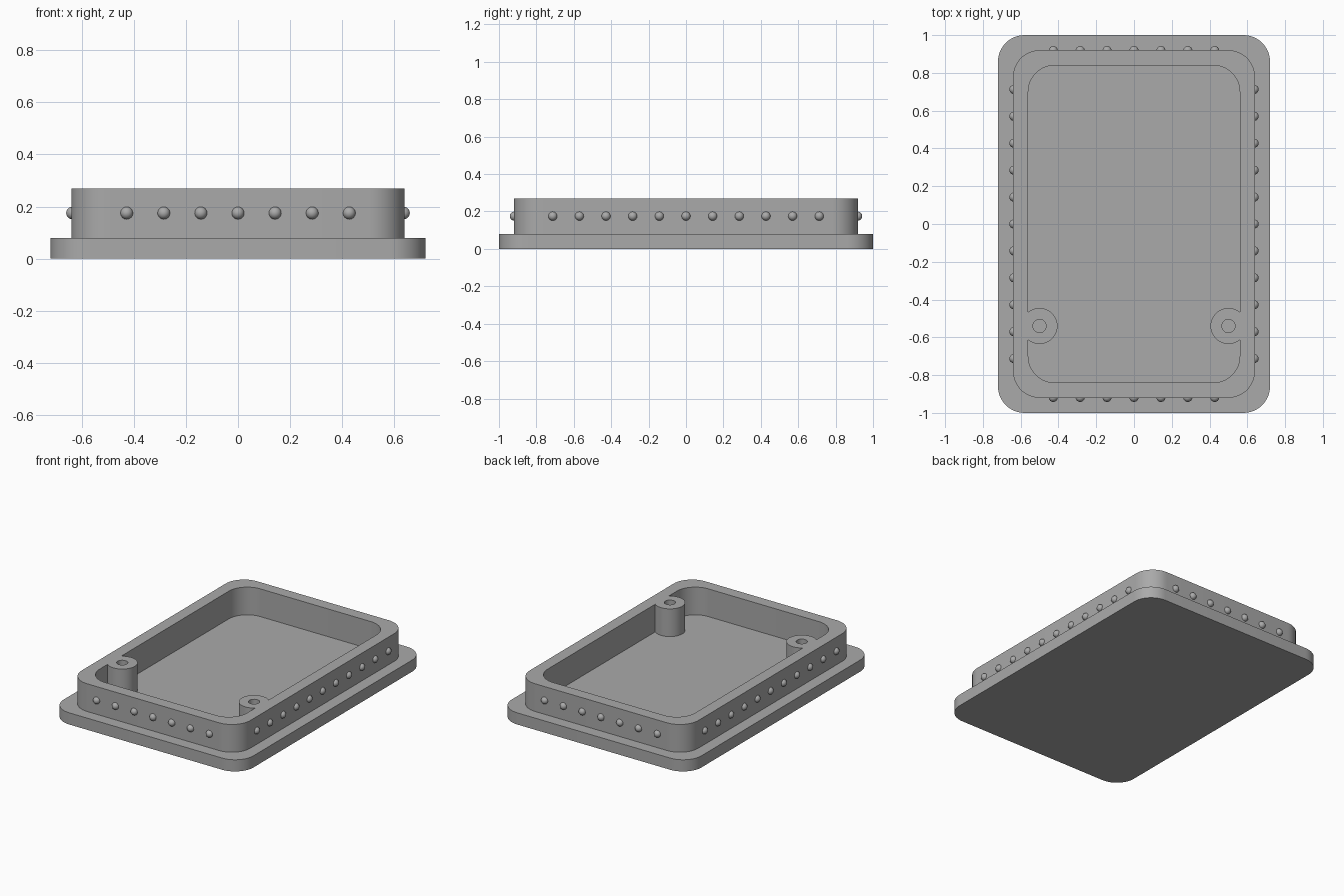
import bpy
from math import acos, cos, sin, pi, radians

if "Cube" in bpy.data.objects:
    bpy.data.objects.remove(bpy.data.objects["Cube"])

PLATE_TOP, RIM_TOP = 0.08, 0.27
POST_X, POST_Y, POST_R, HOLE_R = 0.5, -0.54, 0.095, 0.035
INNER_X, INNER_Y = 0.56, 0.84

grey = bpy.data.materials.new("plain grey")
grey.use_nodes = True
grey.diffuse_color = (0.4, 0.4, 0.4, 1)
grey.node_tree.nodes["Principled BSDF"].inputs["Base Color"].default_value = (0.4, 0.4, 0.4, 1)


def arc(cx, cy, r, start, end, steps):
    angles = [start + (end - start) * i / steps for i in range(steps + 1)]
    return [(cx + r * cos(a), cy + r * sin(a)) for a in angles]


def corner(hx, hy, r, quarter):
    sx = 1 if quarter in (0, 3) else -1
    sy = 1 if quarter < 2 else -1
    a = quarter * pi / 2
    return arc(sx * (hx - r), sy * (hy - r), r, a, a + pi / 2, 12)


def rounded_rect(hx, hy, r):
    return [p for q in range(4) for p in corner(hx, hy, r, q)]


def finish(obj, name):
    obj.name = name
    obj.data.materials.clear()
    obj.data.materials.append(grey)
    bpy.ops.object.select_all(action="DESELECT")
    obj.select_set(True)
    bpy.context.view_layer.objects.active = obj
    bpy.ops.object.shade_smooth_by_angle(angle=radians(30))


def extrude_outline(name, loops, z0, z1):
    """Solid from closed outlines; inner outlines become openings."""
    curve = bpy.data.curves.new(name, "CURVE")
    curve.dimensions = "2D"
    curve.fill_mode = "BOTH"
    curve.extrude = (z1 - z0) / 2
    for loop in loops:
        spline = curve.splines.new("POLY")
        spline.points.add(len(loop) - 1)
        for point, (x, y) in zip(spline.points, loop):
            point.co = (x, y, 0, 1)
        spline.use_cyclic_u = True
    obj = bpy.data.objects.new(name, curve)
    obj.location.z = (z0 + z1) / 2
    bpy.context.collection.objects.link(obj)
    bpy.ops.object.select_all(action="DESELECT")
    obj.select_set(True)
    bpy.context.view_layer.objects.active = obj
    bpy.ops.object.convert(target="MESH")
    obj = bpy.context.object
    # Weld caps to sides
    bpy.ops.object.mode_set(mode="EDIT")
    bpy.ops.mesh.select_all(action="SELECT")
    bpy.ops.mesh.remove_doubles(threshold=0.0001)
    bpy.ops.mesh.normals_make_consistent(inside=False)
    bpy.ops.object.mode_set(mode="OBJECT")
    finish(obj, name)


# Base plate
extrude_outline("base_plate", [rounded_rect(0.72, 1.0, 0.14)], 0, PLATE_TOP)

# Raised rim, its cavity bulging around the two screw posts
meet = acos((INNER_X - POST_X) / POST_R)
left_post = arc(POST_X, POST_Y, POST_R, 2 * pi - meet, meet, 32)
right_post = arc(-POST_X, POST_Y, POST_R, pi - meet, meet - pi, 32)
inner = [corner(INNER_X, INNER_Y, 0.14, q) for q in range(4)]
cavity = inner[0] + inner[1] + right_post + inner[2] + inner[3] + left_post
holes = [arc(s * POST_X, POST_Y, HOLE_R, 0, 2 * pi, 24)[:-1] for s in (-1, 1)]
extrude_outline("rim_with_posts", [rounded_rect(0.64, 0.92, 0.14), cavity] + holes,
                PLATE_TOP, RIM_TOP)


# Snap bumps around the rim
def bump_row(name, count, place):
    for i in range(count):
        x, y = place((i - (count - 1) / 2) * 0.1425)
        bpy.ops.mesh.primitive_uv_sphere_add(segments=24, ring_count=16, radius=0.024,
                                             location=(x, y, 0.175))
        finish(bpy.context.object, f"{name}_bump_{i + 1}")


for side, s in (("left", 1), ("right", -1)):
    bump_row(side, 11, lambda t: (s * 0.636, t))
for side, s in (("back", 1), ("front", -1)):
    bump_row(side, 7, lambda t: (t, s * 0.918))
